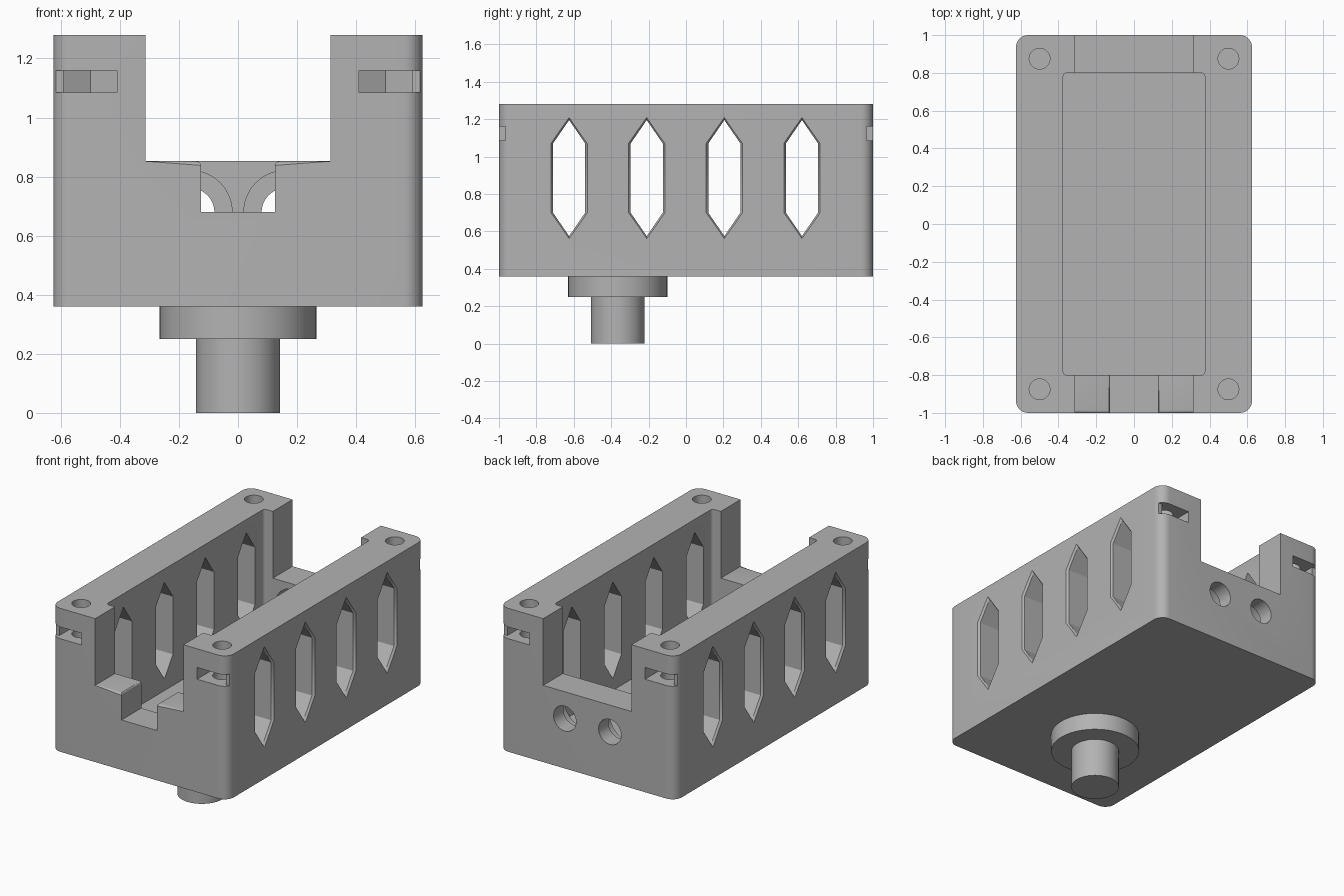
import bpy, bmesh, math
from mathutils import Vector

cube = bpy.data.objects.get("Cube")
if cube:
    bpy.data.objects.remove(cube, do_unlink=True)

grey = bpy.data.materials.new("plain_grey")
grey.use_nodes = True
COLOUR = (0.45, 0.45, 0.45, 1)
grey.diffuse_color = COLOUR
grey.node_tree.nodes["Principled BSDF"].inputs["Base Color"].default_value = COLOUR


def loft(name, sections, axis):
    """Closed solid through (position, outline) sections along an axis."""
    place = {"x": lambda p, a, b: (p, a, b), "y": lambda p, a, b: (a, p, b),
             "z": lambda p, a, b: (a, b, p)}[axis]
    bm = bmesh.new()
    rings = [[bm.verts.new(place(p, a, b)) for a, b in pts] for p, pts in sections]
    bm.faces.new(rings[0])
    bm.faces.new(rings[-1])
    n = len(rings[0])
    for lo, hi in zip(rings, rings[1:]):
        for i in range(n):
            j = (i + 1) % n
            bm.faces.new((lo[i], lo[j], hi[j], hi[i]))
    bmesh.ops.recalc_face_normals(bm, faces=bm.faces)
    mesh = bpy.data.meshes.new(name)
    bm.to_mesh(mesh)
    bm.free()
    mesh.materials.append(grey)
    ob = bpy.data.objects.new(name, mesh)
    bpy.context.collection.objects.link(ob)
    return ob


def prism(name, pts, lo, hi, axis):
    return loft(name, [(lo, pts), (hi, pts)], axis)


def circle(cx, cy, r, n=48):
    return [(cx + r * math.cos(math.tau * i / n), cy + r * math.sin(math.tau * i / n))
            for i in range(n)]


def rounded(hx, hy, r, n=8):
    pts = []
    for k, (sx, sy) in enumerate([(1, 1), (-1, 1), (-1, -1), (1, -1)]):
        for i in range(n + 1):
            t = math.pi / 2 * (k + i / n)
            pts.append((sx * (hx - r) + r * math.cos(t), sy * (hy - r) + r * math.sin(t)))
    return pts


def box(x0, x1, y0, y1):
    return [(x0, y0), (x1, y0), (x1, y1), (x0, y1)]


def activate(ob):
    bpy.ops.object.select_all(action="DESELECT")
    ob.select_set(True)
    bpy.context.view_layer.objects.active = ob


def cut(ob, cutter):
    cutter.hide_render = True
    activate(ob)
    mod = ob.modifiers.new("cut", "BOOLEAN")
    mod.operation, mod.solver, mod.object = "DIFFERENCE", "EXACT", cutter
    bpy.ops.object.modifier_apply(modifier=mod.name)
    bpy.data.objects.remove(cutter, do_unlink=True)


# Housing with cavity and end openings
housing = prism("housing", rounded(0.625, 1, 0.065), 0.36, 1.28, "z")
cut(housing, prism("cavity", rounded(0.375, 0.8, 0.02, 4), 0.5, 1.5, "z"))
SILL = 0.852
cut(housing, prism("end_openings", box(-0.313, 0.313, SILL, 1.5), -1.2, 1.2, "y"))
cut(housing, prism("front_notch", box(-0.126, 0.126, 0.68, 1.4), -1.2, -0.7, "y"))

# Soften the sill edges
bm = bmesh.new()
bm.from_mesh(housing.data)
near = lambda a, b: abs(a - b) < 1e-3
edges = []
for e in bm.edges:
    a, b = (v.co for v in e.verts)
    if near(a.z, SILL) and near(b.z, SILL):
        along_x = near(a.y, b.y) and any(near(a.y, y) for y in (-1, 0.8, 1))
        along_y = near(a.x, b.x) and near(abs(a.x), 0.126)
        if along_x or along_y:
            edges.append(e)
bmesh.ops.bevel(bm, geom=edges, offset=0.014, segments=3, profile=0.5, affect="EDGES")
bm.to_mesh(housing.data)
bm.free()


# Pointed side windows, flared at the outer faces
def window(y, grow):
    w, g = 0.09 + grow, grow * 1.2
    return [(y - w, 0.70), (y, 0.57 - g), (y + w, 0.70),
            (y + w, 1.07), (y, 1.20 + g), (y - w, 1.07)]


for k in range(4):
    y = -0.625 + 0.415 * k
    cut(housing, loft("window", [(-0.64, window(y, 0.02)), (-0.612, window(y, -0.004)),
                                 (0.612, window(y, -0.004)), (0.64, window(y, 0.02))], "x"))

# Counterbored cable holes in the back wall
for x in (-0.16, 0.16):
    cut(housing, prism("cable_hole", circle(x, 0.68, 0.08), 0.7, 1.1, "y"))
    cut(housing, prism("cable_counterbore", circle(x, 0.68, 0.14), 0.7, 0.9, "y"))

# Corner screw holes and nut slots
SLOT = [(0.41, 1.05), (0.41, 0.82), (0.50, 0.77), (0.59, 0.82),
        (0.59, 0.966), (0.68, 0.966), (0.68, 1.05)]
for sx in (-1, 1):
    for sy in (-1, 1):
        cut(housing, prism("screw_hole", circle(sx * 0.5, sy * 0.875, 0.055, 32), 0.9, 1.4, "z"))
        cut(housing, prism("nut_slot", [(sx * x, sy * y) for x, y in SLOT], 1.085, 1.16, "z"))

# Mounting flange and peg
flange = prism("mount_flange", circle(0, -0.365, 0.265, 64), 0.25, 0.36, "z")
peg = prism("mount_peg", circle(0, -0.365, 0.143, 64), 0, 0.25, "z")

for ob in (housing, flange, peg):
    activate(ob)
    bpy.ops.object.shade_smooth_by_angle(angle=math.radians(30))
